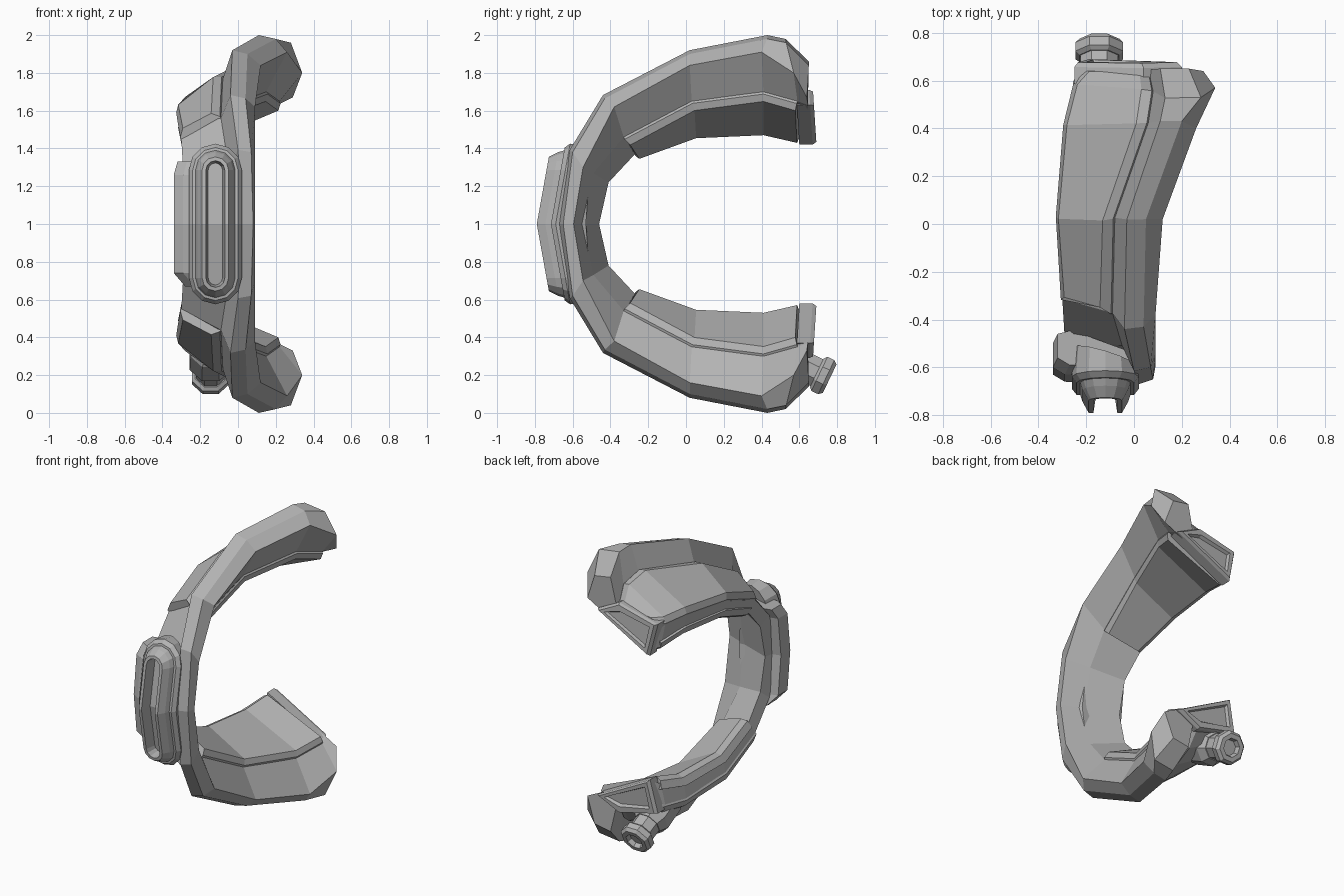
import bpy, bmesh, math
from mathutils import Vector, Matrix

cube = bpy.data.objects.get("Cube")
if cube:
    bpy.data.objects.remove(cube, do_unlink=True)

grey = bpy.data.materials.new("plain grey")
grey.use_nodes = True
GREY = (0.45, 0.45, 0.45, 1)
grey.diffuse_color = GREY
grey.node_tree.nodes["Principled BSDF"].inputs["Base Color"].default_value = GREY


def finish(name, bm):
    bmesh.ops.recalc_face_normals(bm, faces=bm.faces)
    mesh = bpy.data.meshes.new(name)
    bm.to_mesh(mesh)
    bm.free()
    mesh.materials.append(grey)
    obj = bpy.data.objects.new(name, mesh)
    bpy.context.collection.objects.link(obj)
    return obj


def loft(sections):
    """Skin equal-length closed sections and cap both ends."""
    bm = bmesh.new()
    rings = [[bm.verts.new(p) for p in s] for s in sections]
    n = len(rings[0])
    for a, b in zip(rings, rings[1:]):
        for i in range(n):
            j = (i + 1) % n
            bm.faces.new((a[i], a[j], b[j], b[i]))
    first = bm.faces.new(rings[0])
    last = bm.faces.new(rings[-1])
    return bm, first, last


def flip(points):
    return [Vector((p.x, p.y, 2 - p.z)) for p in points]


# Stations from the middle of the arc to its tip:
# inner edge, panel edge, flange edge, crest, crest width, rim thickness
STATIONS = [
    ((-.27, -.46, 1), (-.05, -.54, 1), (.09, -.595, 1), (.08, -.65, 1), .06, .09),
    ((-.27, -.41, 1.22), (-.06, -.49, 1.27), (.09, -.545, 1.30), (.07, -.60, 1.38), .07, .09),
    ((-.28, -.27, 1.37), (-.04, -.33, 1.46), (.09, -.38, 1.62), (.04, -.43, 1.665), .08, .09),
    ((-.30, .04, 1.48), (.02, .03, 1.65), (.12, .02, 1.84), (.05, .02, 1.90), .08, .10),
    ((-.27, .41, 1.50), (.15, .41, 1.70), (.26, .40, 1.91), (.20, .43, 1.98), .09, .12),
    ((-.23, .60, 1.46), (.22, .59, 1.65), (.34, .57, 1.80), (.28, .53, 1.96), .15, .15),
    ((-.20, .64, 1.45), (.21, .645, 1.63), (.29, .64, 1.67), (.23, .65, 1.84), .12, .17),
]


def station(row):
    a, g, f, e = (Vector(p) for p in row[:4])
    width, rim = row[4:]
    out = e - a
    out.x = 0
    out.normalize()
    d = e - Vector((width, 0, 0)) + out * .02
    c = d - Vector((.05, 0, 0)) - out * (rim + .05)
    b = a + out * rim - Vector((.02, 0, 0))
    return [a, b, c, d, e, f, g]


profiles = [station(r) for r in STATIONS]

# Main arc
finish("arc_body", loft([flip(p) for p in reversed(profiles[1:])] + profiles)[0])


def panel(p, q, others, thick, inset, ends):
    """Raised bevelled strip lying between two edge curves."""
    sections = []
    count = len(p)
    for i in range(count):
        side = q[i] - p[i]
        k = min(max(i, 1), count - 1)
        along = p[k] - p[k - 1]
        n = side.cross(along).normalized()
        if n.dot(p[i] - others[i]) < 0:
            n = -n
        s = side.normalized() * inset
        slide = along.normalized() * (ends if i == 0 else 0)
        sections.append([p[i] - n * .04, q[i] - n * .04, q[i] + n * thick * .3,
                         q[i] - s + n * thick + slide, p[i] + s + n * thick + slide,
                         p[i] + n * thick * .3])
    return sections


for label, turn in (("upper", lambda s: s), ("lower", flip)):
    span = profiles[2:6]
    column = lambda k: [s[k] for s in span]
    inner = panel(column(0), column(6), column(3), .045, .025, .015)
    finish(label + "_inner_panel", loft([turn(s) for s in inner])[0])
    span = profiles[2:]
    outer = panel(column(1), column(2), column(0), .04, .035, .03)
    finish(label + "_outer_panel", loft([turn(s) for s in outer])[0])

    # End plate with a recessed slot
    corners = [(-.20, 1.42), (-.25, 1.64), (.04, 1.71), (.20, 1.63)]
    mid = (-.05, 1.60)
    rings = []
    for y, k in ((.60, 1), (.67, 1), (.69, .92)):
        rings.append([Vector((mid[0] + (x - mid[0]) * k, y - .06 * (z - 1.42),
                              mid[1] + (z - mid[1]) * k)) for x, z in corners])
    bm, first, last = loft([turn(r) for r in rings])
    bmesh.ops.recalc_face_normals(bm, faces=bm.faces)
    bmesh.ops.inset_region(bm, faces=[last], thickness=.04)
    bmesh.ops.inset_region(bm, faces=[last], thickness=.012, depth=-.02)
    finish(label + "_end_plate", bm)


# Bent capsule frame with a long slot on the front; its back follows the slanted arc
def capsule(half, y, slant):
    pts = []
    for base, sign in ((0, 1), (math.pi, -1)):
        for i in range(7):
            t = base + math.pi * i / 6
            pts.append((half * math.cos(t), sign * .285 + half * math.sin(t)))
        pts.append((-sign * half, 0))
    return [Vector((x - .12, y - slant * x + .18 * abs(z), 1 + z)) for x, z in pts]


steps = [(.13, -.605, .3), (.14, -.69, 0), (.12, -.715, 0), (.105, -.715, 0), (.095, -.745, 0),
         (.07, -.79, 0), (.05, -.79, 0), (.038, -.715, 0)]
bm, first, last = loft([capsule(*s) for s in steps])
for cap in (first, last):
    corners = list(cap.verts)
    bmesh.utils.face_split(cap, corners[7], corners[15])
finish("front_slot_frame", bm)

# Side block beside the slot frame, running under it to the arc's crest
block = []
for z, y, x in ((.67, -.43, -.28), (.74, -.47, -.34), (1, -.50, -.34),
                (1.26, -.47, -.34), (1.33, -.43, -.32)):
    block.append([Vector(p) for p in ((0, y - .11, z), (x + .06, y - .015, z), (x, y - .03, z),
                                      (x, y - .13, z), (x + .05, y - .16, z), (0, y - .17, z))])
finish("side_block", loft(block)[0])


# Lathed parts under the lower arm share one tilted axis
def turned(name, steps, sides):
    frame = Matrix.Translation((-.145, .72, .20)) @ Vector((0, .9, -.43)).to_track_quat("Z", "Y").to_matrix().to_4x4()
    rings = []
    for r, h in steps:
        rings.append([frame @ Vector((r * math.cos(t), r * math.sin(t), h))
                      for t in (math.tau * (i + .5) / sides for i in range(sides))])
    finish(name, loft(rings)[0])


turned("bolt_housing", [(.06, -.40), (.115, -.32), (.12, -.16), (.09, -.11)], 8)
turned("bolt_neck", [(.085, -.14), (.085, -.01)], 8)
turned("bolt_head", [(.09, -.03), (.108, -.015), (.108, .025), (.09, .045), (.06, .045), (.05, .015)], 8)
